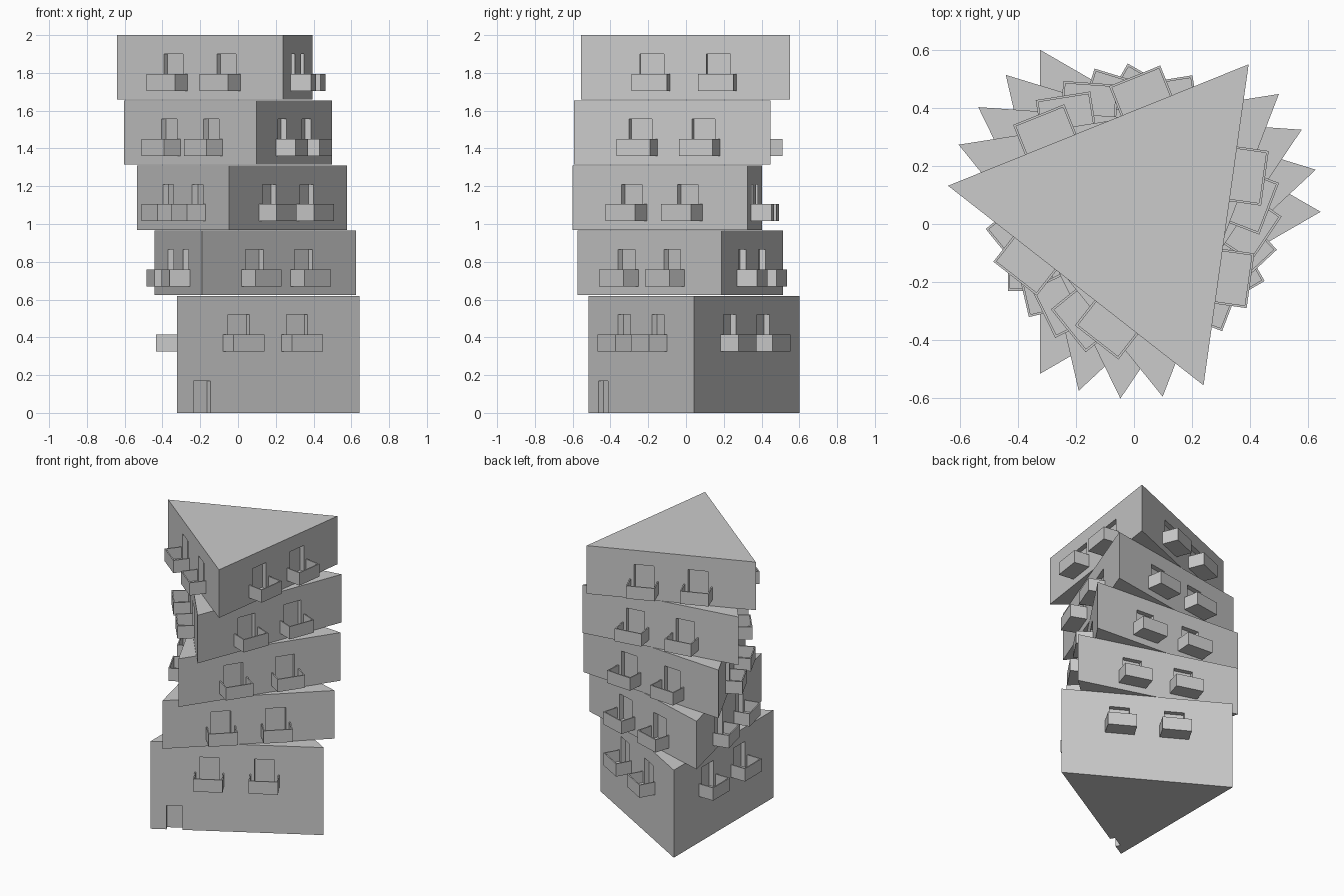
import bpy, bmesh, math
from mathutils import Matrix, Vector

if "Cube" in bpy.data.objects:
    bpy.data.objects.remove(bpy.data.objects["Cube"])

CENTRE = Vector((-0.002, 0.042, 0))
R = 0.644                 # triangle circumradius
WALL = R / 2              # distance from centre to a wall
TWIST, PITCH = 13, 0.345
RECESS = 0.033


def face_matrix(angle, z=0.0):
    """Local x runs along the wall, local y points outwards from its middle."""
    a = math.radians(angle)
    n = Vector((math.cos(a), math.sin(a), 0))
    t = Vector((-n.y, n.x, 0))
    o = CENTRE + n * WALL + Vector((0, 0, z))
    return Matrix(((t.x, n.x, 0, o.x), (t.y, n.y, 0, o.y), (0, 0, 1, o.z), (0, 0, 0, 1)))


def add_box(bm, m, x0, x1, y0, y1, z0, z1):
    size = Matrix.Diagonal((x1 - x0, y1 - y0, z1 - z0, 1))
    mid = Matrix.Translation(((x0 + x1) / 2, (y0 + y1) / 2, (z0 + z1) / 2))
    bmesh.ops.create_cube(bm, size=1, matrix=m @ mid @ size)


def finish(bm, name):
    bmesh.ops.recalc_face_normals(bm, faces=bm.faces)
    me = bpy.data.meshes.new(name)
    bm.to_mesh(me)
    bm.free()
    ob = bpy.data.objects.new(name, me)
    bpy.context.collection.objects.link(ob)
    return ob


def prism(name, angle, z0, z1):
    bm = bmesh.new()
    ring = []
    for k in range(3):
        a = math.radians(angle + 120 * k)
        ring.append(bm.verts.new(CENTRE + Vector((R * math.cos(a), R * math.sin(a), z0))))
    base = bm.faces.new(ring)
    top = bmesh.ops.extrude_face_region(bm, geom=[base], use_keep_orig=True)
    bmesh.ops.translate(bm, vec=(0, 0, z1 - z0),
                        verts=[v for v in top["geom"] if isinstance(v, bmesh.types.BMVert)])
    return finish(bm, name)


def balcony(name, m, x):
    w, d, t, h0, h1 = 0.095, 0.11, 0.008, 0.045, 0.135
    bm = bmesh.new()
    add_box(bm, m, x - w, x + w, 0, d, h0, h0 + 0.01)                 # floor
    add_box(bm, m, x - w, x + w, d - t, d, h0 + 0.01, h1)             # front rail
    add_box(bm, m, x - w, x - w + t, 0, d - t, h0 + 0.01, h1)         # side rails
    add_box(bm, m, x + w - t, x + w, 0, d - t, h0 + 0.01, h1)
    finish(bm, name)


for i in range(5):
    rot = TWIST * i
    zf = 0.28 + PITCH * i
    # twisted storey; the lowest one is taller
    storey = prism(f"storey_{i + 1}", rot, 0 if i == 0 else zf - 0.001, zf + 0.34)
    cut = bmesh.new()
    for k in range(3):
        m = face_matrix(rot - 60 + 120 * k, zf)
        for s, x in enumerate((-0.179, 0.177)):
            # balcony door recess
            add_box(cut, m, x - 0.065, x + 0.065, -RECESS, 0.03, 0.055, 0.24)
            balcony(f"balcony_{i + 1}_{k + 1}_{s + 1}", m, x)
    if i == 0:
        # entrance recess on the front wall
        add_box(cut, face_matrix(-60), -0.455, -0.353, -RECESS, 0.03, -0.02, 0.17)
    cutter = finish(cut, "door_cutter")
    cutter.hide_render = True
    mod = storey.modifiers.new("doors", 'BOOLEAN')
    mod.operation, mod.solver, mod.object = 'DIFFERENCE', 'EXACT', cutter
    bpy.context.view_layer.objects.active = storey
    bpy.ops.object.modifier_apply(modifier=mod.name)
    bpy.data.objects.remove(cutter, do_unlink=True)
